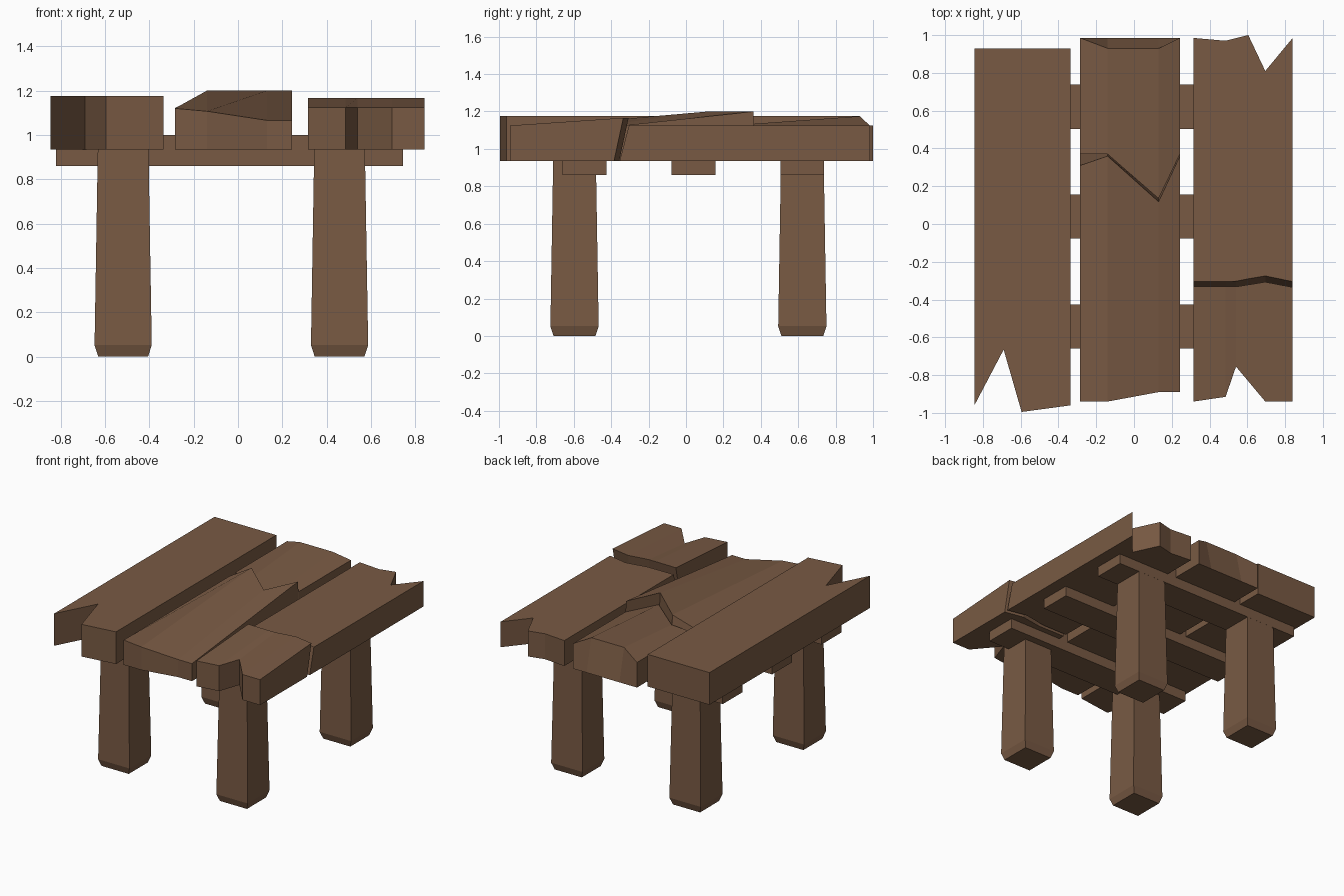
import bpy
import bmesh

if "Cube" in bpy.data.objects:
    bpy.data.objects.remove(bpy.data.objects["Cube"])

wood = bpy.data.materials.new("brown wood")
wood.diffuse_color = (0.19, 0.102, 0.057, 1)
wood.use_nodes = True
wood.node_tree.nodes["Principled BSDF"].inputs["Base Color"].default_value = wood.diffuse_color
BASE = 0.935  # underside of the planks


def finish(name, bm):
    bmesh.ops.recalc_face_normals(bm, faces=bm.faces)
    mesh = bpy.data.meshes.new(name)
    bm.to_mesh(mesh)
    bm.free()
    mesh.materials.append(wood)
    bpy.context.collection.objects.link(bpy.data.objects.new(name, mesh))


def loft(name, rings):
    """Bridge equal-sized vertex rings and cap both ends."""
    bm = bmesh.new()
    rows = [[bm.verts.new(p) for p in ring] for ring in rings]
    n = len(rows[0])
    for a, b in zip(rows, rows[1:]):
        for i in range(n):
            j = (i + 1) % n
            bm.faces.new((a[i], a[j], b[j], b[i]))
    bm.faces.new(rows[0])
    bm.faces.new(rows[-1])
    finish(name, bm)


def plank(name, columns):
    """Each column: x, front (y bottom, y top, z top), back (y bottom, y top, z top)."""
    loft(name, [[(x, f[0], BASE), (x, f[1], f[2]), (x, b[1], b[2]), (x, b[0], BASE)]
                for x, f, b in columns])


def end(y, z):
    return (y, y, z)


# left plank, notched at the front
plank("left_plank", [(x, end(y, 1.175), end(0.93, 1.175)) for x, y in
                     ((-0.845, -0.96), (-0.69, -0.665), (-0.595, -0.995), (-0.335, -0.96))])

# middle plank, split in two with the front piece lifted at the break
plank("middle_plank_front", [
    (-0.285, end(-0.94, 1.12), (0.375, 0.31, 1.12)),
    (-0.14, end(-0.94, 1.107), (0.375, 0.36, 1.2)),
    (0.13, end(-0.89, 1.066), (0.14, 0.118, 1.2)),
    (0.243, end(-0.89, 1.066), (0.375, 0.36, 1.2))])
plank("middle_plank_back", [
    (-0.285, end(0.37, 1.122), end(0.985, 1.122)),
    (-0.14, end(0.37, 1.13), (0.985, 0.93, 1.175)),
    (0.13, end(0.135, 1.118), (0.985, 0.93, 1.175)),
    (0.243, end(0.37, 1.122), end(0.985, 1.122))])

# right plank, broken near the front with slanted break faces
plank("right_plank_front", [
    (x, end(y, 1.125), (b - 0.05, b, 1.166)) for x, y, b in
    ((0.315, -0.94, -0.33), (0.485, -0.915, -0.332), (0.54, -0.755, -0.332),
     (0.695, -0.94, -0.307), (0.84, -0.94, -0.335))])
plank("right_plank_back", [
    (x, (f - 0.05, f, 1.125), end(y, 1.125)) for x, f, y in
    ((0.315, -0.305, 0.985), (0.485, -0.305, 0.97), (0.54, -0.303, 0.984),
     (0.605, -0.29, 1.0), (0.695, -0.275, 0.81), (0.84, -0.305, 0.985))])

# three cross bars under the planks
for name, y in (("front", -0.543), ("middle", 0.04), ("back", 0.621)):
    h = 0.117
    loft(name + "_cross_bar", [[(x, y - h, 0.86), (x, y + h, 0.86), (x, y + h, 1.0), (x, y - h, 1.0)]
                               for x in (-0.82, 0.745)])

# four tapered legs with chamfered feet
for side, x in (("left", -0.518), ("right", 0.458)):
    for end_name, y in (("front", -0.596), ("back", 0.622)):
        loft(f"{end_name}_{side}_leg",
             [[(x + sx * r, y + sy * r, z) for sx, sy in ((-1, -1), (1, -1), (1, 1), (-1, 1))]
              for r, z in ((0.112, 0), (0.129, 0.052), (0.114, 0.95))])
